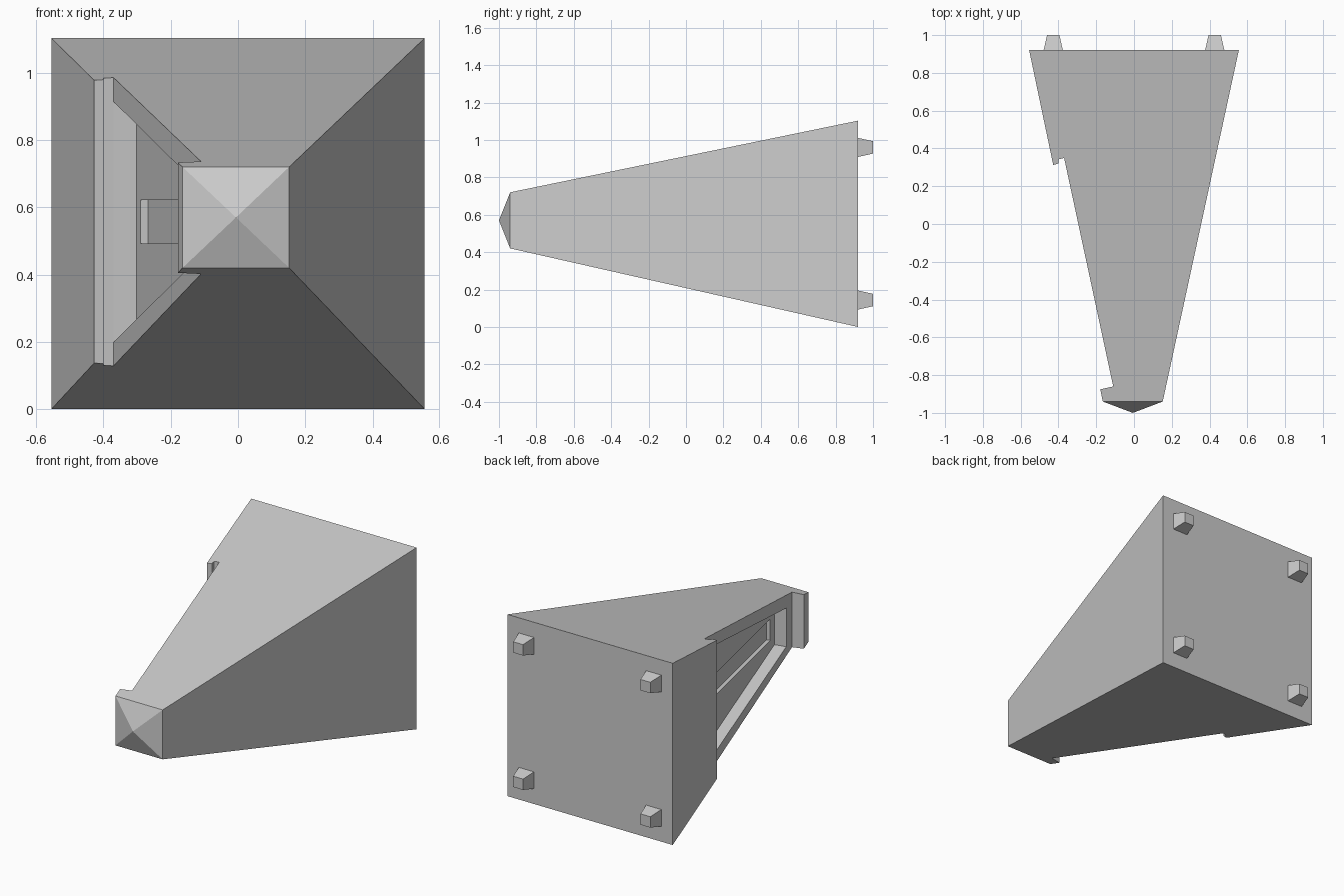
import bpy, bmesh

if "Cube" in bpy.data.objects:
    bpy.data.objects.remove(bpy.data.objects["Cube"])

def loft(name, bottom, top):
    """Solid between two matching vertex rings (top may be one apex point)."""
    bm = bmesh.new()
    a = [bm.verts.new(p) for p in bottom]
    b = [bm.verts.new(p) for p in top]
    n = len(a)
    bm.faces.new(a)
    if len(b) > 1:
        bm.faces.new(b)
    for i in range(n):
        j = (i + 1) % n
        bm.faces.new([a[i], a[j], b[j], b[i]] if len(b) > 1 else [a[i], a[j], b[0]])
    bmesh.ops.recalc_face_normals(bm, faces=bm.faces)
    me = bpy.data.meshes.new(name)
    bm.to_mesh(me)
    bm.free()
    ob = bpy.data.objects.new(name, me)
    bpy.context.collection.objects.link(ob)
    return ob

def rect(x0, x1, z0, z1, y):
    return [(x0, y, z0), (x1, y, z0), (x1, y, z1), (x0, y, z1)]

def cut(ob, cutter):
    cutter.hide_render = True
    m = ob.modifiers.new("cut", 'BOOLEAN')
    m.operation, m.object, m.solver = 'DIFFERENCE', cutter, 'EXACT'
    bpy.context.view_layer.objects.active = ob
    bpy.ops.object.modifier_apply(modifier=m.name)
    bpy.data.objects.remove(cutter)

def panel_point(y, z, d):
    """Point at depth d below the sloping recessed panel."""
    return (-0.37 + 0.215 * (0.35 - y) + 0.978 * d, y + 0.21 * d, z)

def pocket(name, y0, h0, y1, h1, d0, d1, zc=0.557):
    """Tapered pocket cutter sunk into the panel."""
    outline = [(y0, zc - h0), (y1, zc - h1), (y1, zc + h1), (y0, zc + h0)]
    return loft(name, [panel_point(y, z, d0) for y, z in outline],
                [panel_point(y, z, d1) for y, z in outline])

# Tapered housing lying on its back
body = loft("housing", rect(-0.555, 0.555, 0.0, 1.103, 0.92),
            rect(-0.165, 0.152, 0.42, 0.72, -0.94))

# Stepped recess where the front cover is missing
profile = [(-0.53, 0.285), (-0.40, 0.32), (-0.40, 0.342), (-0.37, 0.35),
           (-0.11, -0.86), (-0.30, -0.902)]
cut(body, loft("cover_recess", [(x, y, -0.1) for x, y in profile],
               [(x, y, 1.3) for x, y in profile]))

# Inner cavity with a narrow slot in its floor
cut(body, pocket("cavity", 0.349, 0.357, -0.78, 0.117, -0.015, 0.07))
cut(body, pocket("pendulum_slot", 0.295, 0.065, -0.72, 0.065, 0.05, 0.092))

# Pyramid cap on the narrow end
loft("cap", rect(-0.165, 0.152, 0.42, 0.72, -0.94), [(-0.006, -1.0, 0.57)])

# Four tapered feet on the wide end
for i, (x, z) in enumerate([(sx * 0.4275, z) for sx in (-1, 1) for z in (0.144, 0.96)]):
    a, b = 0.052, 0.033
    loft(f"foot_{i + 1}", rect(x - a, x + a, z - a, z + a, 0.915),
         rect(x - b, x + b, z - b, z + b, 1.0))
